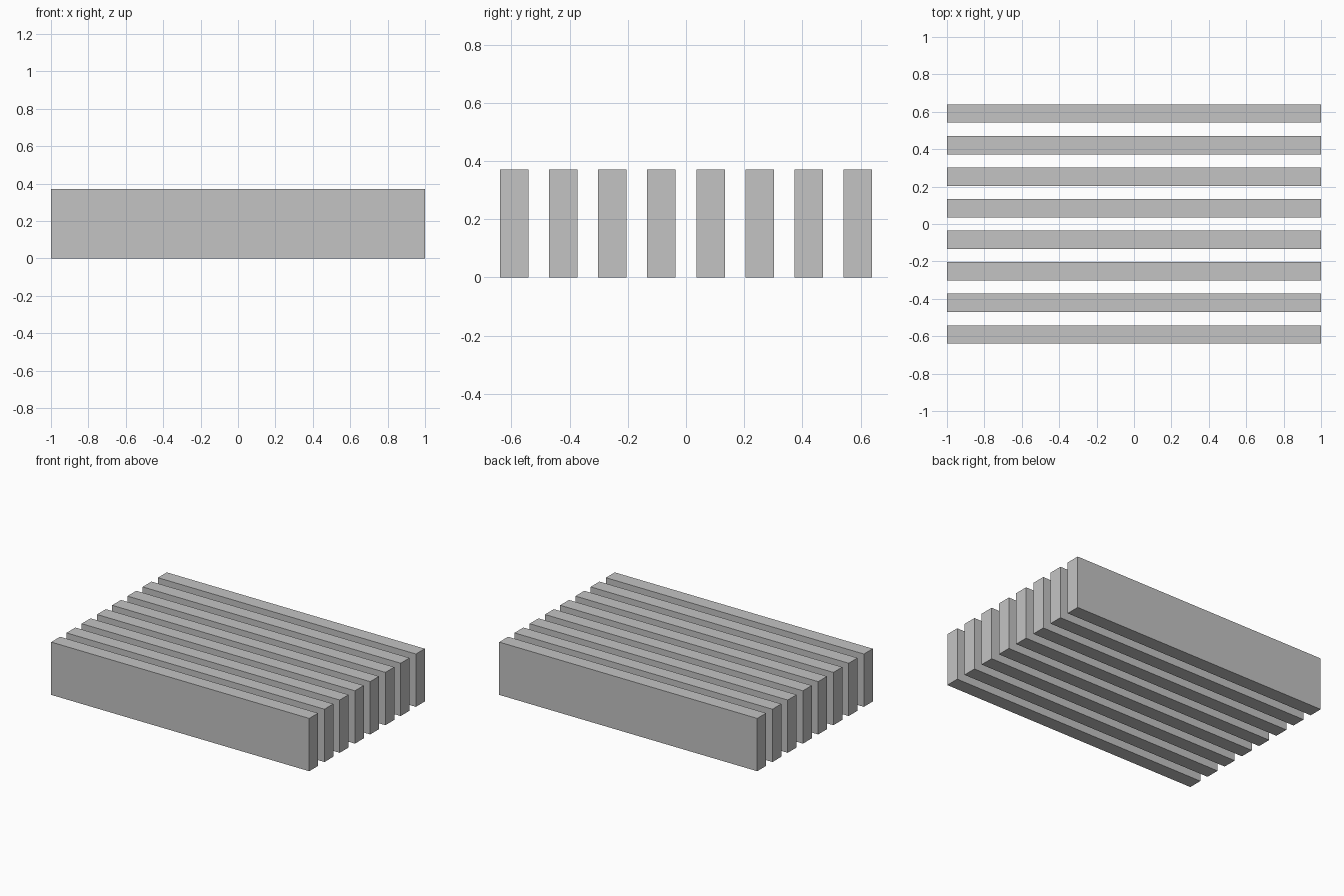
import bpy

cube = bpy.data.objects.get("Cube")
if cube:
    bpy.data.objects.remove(cube, do_unlink=True)

COUNT = 8
LENGTH, THICKNESS, HEIGHT = 2.0, 0.098, 0.37
PITCH = 0.1687

# Plain grey for every slat
grey = bpy.data.materials.new("grey")
grey.use_nodes = True
colour = (0.55, 0.55, 0.55, 1)
grey.diffuse_color = colour
grey.node_tree.nodes["Principled BSDF"].inputs["Base Color"].default_value = colour


def add_slat(index):
    """One upright board, placed in an evenly spaced row from front to back."""
    y = (index - (COUNT - 1) / 2) * PITCH
    bpy.ops.mesh.primitive_cube_add(size=1, location=(0, y, HEIGHT / 2))
    slat = bpy.context.object
    slat.name = f"slat_{index + 1}"
    slat.scale = (LENGTH, THICKNESS, HEIGHT)
    bpy.ops.object.transform_apply(location=False, rotation=False, scale=True)
    slat.data.materials.append(grey)


# Row of parallel slats
for i in range(COUNT):
    add_slat(i)
